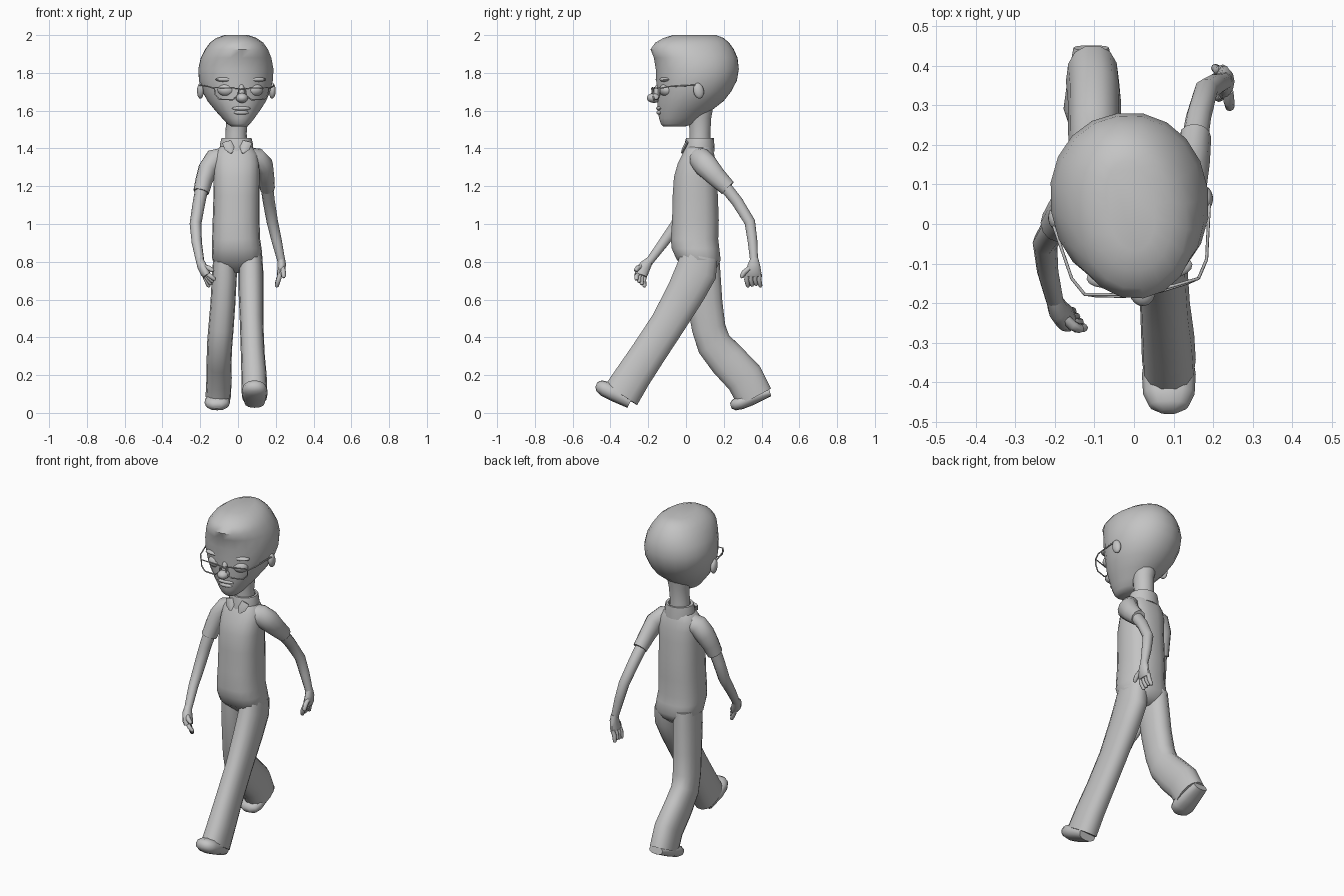
import bpy, bmesh, math
from mathutils import Vector, Matrix

GREY = bpy.data.materials.new("plain_grey")
GREY.diffuse_color = (0.55, 0.55, 0.55, 1)
HEAD = Matrix.Translation((-0.01, 0.05, 0)) @ Matrix.Rotation(math.radians(8), 4, 'Z')


def finish(ob, angle=50):
    ob.data.materials.append(GREY)
    bpy.ops.object.select_all(action='DESELECT')
    ob.select_set(True)
    bpy.context.view_layer.objects.active = ob
    bpy.ops.object.shade_smooth_by_angle(angle=math.radians(angle))
    return ob


def loft(name, rings, matrix=Matrix()):
    """Skin a list of point rings and cap both ends."""
    bm = bmesh.new()
    rows = [[bm.verts.new(matrix @ Vector(p)) for p in r] for r in rings]
    n = len(rows[0])
    for a, b in zip(rows, rows[1:]):
        for i in range(n):
            bm.faces.new((a[i], a[(i + 1) % n], b[(i + 1) % n], b[i]))
    bm.faces.new(rows[0])
    bm.faces.new(rows[-1])
    bmesh.ops.recalc_face_normals(bm, faces=bm.faces)
    me = bpy.data.meshes.new(name)
    bm.to_mesh(me)
    bm.free()
    ob = bpy.data.objects.new(name, me)
    bpy.context.collection.objects.link(ob)
    return finish(ob)


def oval(n, power=1.0):
    """Unit oval points; power below 1 makes it squarer."""
    out = []
    for i in range(n):
        t = 2 * math.pi * i / n
        c, s = math.cos(t), math.sin(t)
        out.append((math.copysign(abs(c) ** power, c), math.copysign(abs(s) ** power, s)))
    return out


def stack(name, rows, n=16, power=1.0, matrix=Matrix()):
    """Horizontal rings: z, centre x, half width, front y, back y."""
    return loft(name, [[(cx + rx * c, (f + b) / 2 + (b - f) / 2 * s, z) for c, s in oval(n, power)]
                       for z, cx, rx, f, b in rows], matrix)


def limb(name, pts, n=12, power=1.0):
    """Rings square to a path: x, y, z, half width, half depth."""
    P = [Vector(p[:3]) for p in pts]
    rings = []
    for i, p in enumerate(pts):
        t = (P[min(i + 1, len(P) - 1)] - P[max(i - 1, 0)]).normalized()
        u = Vector((1, 0, 0))
        u = (u - t * u.dot(t)).normalized()
        v = t.cross(u)
        rings.append([P[i] + u * p[3] * c + v * p[4] * s for c, s in oval(n, power)])
    return loft(name, rings)


def finger(name, a, b, r=0.012):
    a, b = Vector(a), Vector(b)
    m = a.lerp(b, 0.5) + Vector((0, -0.006, 0.002))
    e = b + (b - m).normalized() * r * 0.6
    limb(name, [(*a, r, r), (*m, r * 1.05, r * 1.05), (*b, r * 0.9, r * 0.9), (*e, r * 0.4, r * 0.4)], 8)


def ball(name, loc, size, tilt=0.0):
    bpy.ops.mesh.primitive_uv_sphere_add(segments=16, ring_count=10, radius=1)
    ob = bpy.context.object
    ob.name = name
    ob.data.transform(HEAD @ Matrix.Translation(loc) @ Matrix.Rotation(tilt, 4, 'X') @ Matrix.Diagonal((*size, 1)))
    return finish(ob)


def wire(name, pts, closed=False, r=0.004):
    cu = bpy.data.curves.new(name, 'CURVE')
    cu.dimensions = '3D'
    cu.bevel_depth = r
    cu.bevel_resolution = 1
    sp = cu.splines.new('POLY')
    sp.points.add(len(pts) - 1)
    for q, p in zip(sp.points, pts):
        q.co = (*(HEAD @ Vector(p)), 1)
    sp.use_cyclic_u = closed
    cu.materials.append(GREY)
    bpy.context.collection.objects.link(bpy.data.objects.new(name, cu))


# Head and face
stack("head", [
    (1.515, 0, .04, -.17, -.06), (1.53, 0, .06, -.185, -.01), (1.56, 0, .085, -.195, .03),
    (1.60, 0, .118, -.20, .085), (1.65, 0, .155, -.205, .15), (1.70, 0, .18, -.205, .19),
    (1.76, 0, .197, -.21, .222), (1.82, 0, .2, -.212, .232), (1.88, 0, .187, -.222, .225),
    (1.925, 0, .165, -.24, .205), (1.96, 0, .14, -.215, .18), (1.985, 0, .105, -.17, .15),
    (2.0, 0, .06, -.12, .11)], 20, 0.95, HEAD)
ball("nose", (0, -.222, 1.667), (.033, .038, .026))
ball("nose_bridge", (0, -.203, 1.70), (.018, .022, .045), -0.2)
ball("lower_lip", (0, -.194, 1.59), (.04, .014, .012))
ball("upper_lip", (0, -.196, 1.612), (.05, .012, .011))
for s, side in ((-1, "right"), (1, "left")):
    ball(side + "_eyelid", (s * .072, -.163, 1.71), (.05, .04, .036))
    ball(side + "_brow", (s * .075, -.172, 1.765), (.06, .03, .014))
    ball(side + "_ear", (s * .192, -.01, 1.705), (.018, .028, .042), 0.2)
    # Glasses: one lens rim and one temple arm on each side
    wire(side + "_lens_rim", [(s * x, y, z) for x, y, z in (
        (.018, -.228, 1.718), (.145, -.21, 1.722), (.142, -.21, 1.685),
        (.118, -.217, 1.66), (.05, -.228, 1.658), (.022, -.23, 1.68))], True)
    wire(side + "_temple_arm", [(s * .145, -.21, 1.718), (s * .172, -.165, 1.728),
                                (s * .198, -.03, 1.735), (s * .196, .005, 1.725)])
wire("glasses_bridge", [(-.018, -.228, 1.712), (0, -.235, 1.716), (.018, -.228, 1.712)])

# Neck and collar
stack("neck", [(1.36, -.01, .062, .015, .135), (1.48, -.01, .056, .018, .13), (1.56, -.005, .058, .012, .135),
               (1.64, -.005, .075, -.01, .15)], 14)
stack("collar", [(1.385, -.008, .089, -.012, .152), (1.42, -.008, .088, -.008, .15), (1.456, -.008, .079, 0, .147),
                 (1.456, -.008, .064, .012, .137), (1.43, -.008, .058, .018, .132)], 16)
for s, side in ((-1, "right"), (1, "left")):
    limb(side + "_collar_point", [(-.005 + s * .05, .006, 1.435, .03, .01), (-.005 + s * .04, -.012, 1.40, .026, .009),
                                  (-.005 + s * .03, -.022, 1.375, .006, .006)], 6)

# Shirt body
stack("torso", [
    (.74, 0, .06, .03, .13), (.77, -.002, .105, -.005, .165), (.81, -.003, .133, -.05, .185),
    (.87, -.007, .132, -.077, .178), (.92, -.01, .127, -.082, .172), (1.02, -.01, .124, -.075, .175),
    (1.15, -.008, .122, -.072, .17), (1.25, -.008, .123, -.065, .165), (1.32, -.008, .122, -.045, .16),
    (1.37, -.01, .115, -.02, .15), (1.405, -.01, .09, -.003, .14), (1.43, -.01, .06, .02, .13)], 18, 0.8)

# Arms: sleeve, forearm, hand
limb("right_sleeve", [(-.07, .07, 1.355, .05, .055), (-.125, .062, 1.34, .058, .06), (-.16, .045, 1.29, .052, .06),
                      (-.18, .02, 1.23, .046, .052), (-.195, 0, 1.17, .042, .047)], 12)
limb("right_forearm", [(-.185, .01, 1.22, .035, .037), (-.207, -.02, 1.11, .033, .035), (-.225, -.048, 1.0, .031, .033),
                       (-.218, -.12, .9, .027, .028), (-.2, -.195, .8, .022, .022)], 10)
limb("right_palm", [(-.202, -.19, .81, .02, .02), (-.192, -.215, .78, .026, .032), (-.175, -.235, .745, .026, .038),
                    (-.165, -.24, .725, .02, .034)], 10)
limb("left_sleeve", [(.05, .06, 1.35, .05, .055), (.10, .075, 1.345, .055, .062), (.135, .105, 1.31, .052, .064),
                     (.148, .16, 1.25, .044, .053), (.155, .222, 1.19, .04, .044)], 12)
limb("left_forearm", [(.15, .19, 1.22, .034, .034), (.163, .27, 1.12, .032, .032), (.182, .338, 1.01, .03, .03),
                      (.205, .352, .91, .027, .027), (.228, .36, .81, .021, .022)], 10)
limb("left_palm", [(.228, .362, .82, .02, .021), (.232, .36, .785, .022, .034), (.228, .357, .745, .021, .044),
                   (.222, .357, .725, .017, .04)], 10)
for i in range(4):
    finger("left_finger_%d" % (i + 1), (.224, .325 + i * .022, .735), (.205, .328 + i * .022, .672 + .004 * (i % 3)))
    finger("right_finger_%d" % (i + 1), (-.182 + .006 * i, -.215 - .012 * i, .735),
           (-.155 + .01 * i, -.22 - .014 * i, .672 + .012 * i))
finger("left_thumb", (.238, .335, .765), (.242, .295, .722), .013)
finger("right_thumb", (-.178, -.235, .775), (-.135, -.265, .755), .013)

# Trouser legs and shoes
limb("left_leg", [(.068, .07, .83, .06, .10), (.068, .055, .75, .066, .112), (.069, .0, .64, .066, .104),
                  (.072, -.095, .475, .062, .094), (.078, -.2, .315, .063, .094), (.085, -.28, .195, .067, .097),
                  (.088, -.343, .095, .068, .102)], 14, 0.85)
limb("right_leg", [(-.07, .08, .83, .06, .098), (-.072, .085, .73, .066, .1), (-.08, .1, .58, .066, .095),
                   (-.09, .12, .45, .067, .091), (-.097, .148, .365, .067, .094), (-.1, .22, .28, .066, .102),
                   (-.1, .31, .185, .067, .104), (-.105, .362, .085, .067, .1)], 14, 0.85)
limb("left_shoe", [(.088, -.295, .058, .055, .035), (.088, -.38, .102, .068, .042), (.088, -.43, .128, .065, .042),
                   (.088, -.46, .143, .05, .032), (.088, -.475, .149, .022, .014)], 12, 0.85)
limb("right_shoe", [(-.108, .445, .11, .045, .022), (-.108, .35, .082, .062, .04), (-.11, .29, .054, .068, .036),
                    (-.11, .255, .042, .056, .03), (-.11, .237, .037, .025, .014)], 12, 0.85)
